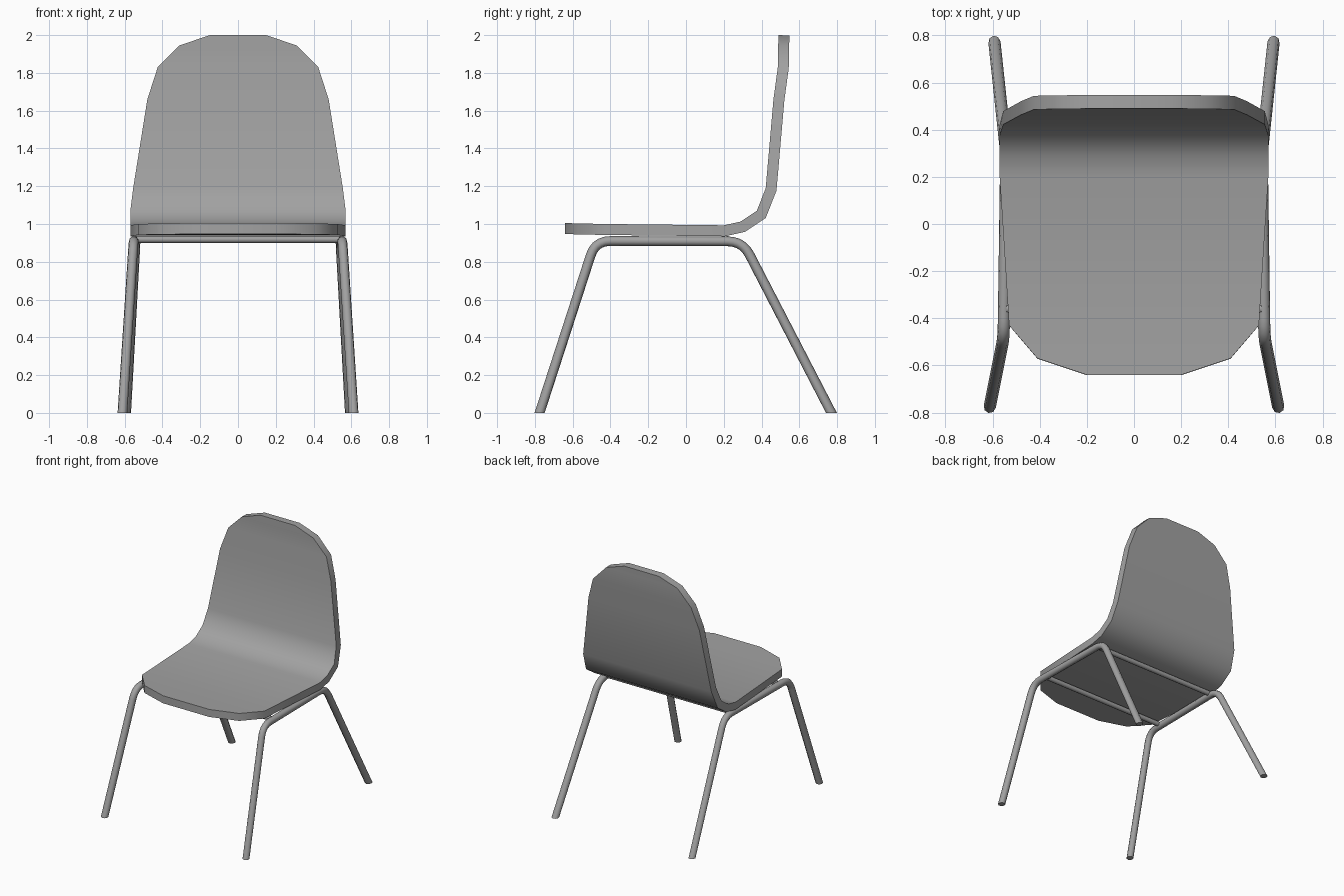
import bpy, bmesh
from mathutils import Vector

cube = bpy.data.objects.get("Cube")
if cube:
    bpy.data.objects.remove(cube, do_unlink=True)

grey = bpy.data.materials.new("mid grey")
grey.use_nodes = True
color = (0.36, 0.36, 0.36, 1)
grey.diffuse_color = color
grey.node_tree.nodes["Principled BSDF"].inputs["Base Color"].default_value = color


def finish(obj, angle):
    """Shade smooth below the given angle."""
    bpy.ops.object.select_all(action='DESELECT')
    obj.select_set(True)
    bpy.context.view_layer.objects.active = obj
    bpy.ops.object.shade_smooth_by_angle(angle=angle)


def rounded(corners, trim):
    """Replace the inner corners of a path with short arcs."""
    pts = [Vector(c) for c in corners]
    path = [pts[0]]
    for a, b, c in zip(pts, pts[1:], pts[2:]):
        p = b + (a - b).normalized() * trim
        q = b + (c - b).normalized() * trim
        for i in range(6):
            t = i / 5
            path.append(p * (1 - t) ** 2 + b * 2 * t * (1 - t) + q * t ** 2)
    return path + [pts[-1]]


def tube(name, path, radius):
    """Round tube along a path, cut flat at floor level."""
    curve = bpy.data.curves.new(name + " path", 'CURVE')
    curve.dimensions = '3D'
    curve.bevel_depth = radius
    curve.bevel_resolution = 2
    curve.use_fill_caps = True
    spline = curve.splines.new('POLY')
    spline.points.add(len(path) - 1)
    for point, co in zip(spline.points, path):
        point.co = (*co, 1)
    temp = bpy.data.objects.new(name + " path", curve)
    mesh = bpy.data.meshes.new_from_object(temp)
    bpy.data.objects.remove(temp)
    bm = bmesh.new()
    bm.from_mesh(mesh)
    bmesh.ops.remove_doubles(bm, verts=bm.verts, dist=0.0001)
    cut = bmesh.ops.bisect_plane(bm, geom=bm.verts[:] + bm.edges[:] + bm.faces[:],
                                 plane_co=(0, 0, 0), plane_no=(0, 0, 1), clear_inner=True)
    edges = [e for e in cut["geom_cut"] if isinstance(e, bmesh.types.BMEdge)]
    if edges:
        bmesh.ops.holes_fill(bm, edges=edges)
    bmesh.ops.recalc_face_normals(bm, faces=bm.faces)
    bm.to_mesh(mesh)
    bm.free()
    mesh.materials.clear()
    mesh.materials.append(grey)
    obj = bpy.data.objects.new(name, mesh)
    bpy.context.collection.objects.link(obj)
    finish(obj, 0.87)


# Seat and back shell: half width, y, z of the upper surface, front to top
stations = [
    (0.20, -0.64, 1.005), (0.41, -0.57, 1.003), (0.53, -0.43, 1.0),
    (0.57, 0.2, 0.993), (0.57, 0.29, 1.013), (0.57, 0.375, 1.07),
    (0.555, 0.422, 1.19), (0.48, 0.463, 1.66), (0.425, 0.486, 1.83),
    (0.31, 0.488, 1.945), (0.15, 0.49, 2.0),
]
bm = bmesh.new()
rows = [[bm.verts.new((s * w, y, z)) for s in (-1, 1)] for w, y, z in stations]
for (a, b), (c, d) in zip(rows, rows[1:]):
    bm.faces.new((a, b, d, c))
mesh = bpy.data.meshes.new("seat_shell")
bm.to_mesh(mesh)
bm.free()
mesh.materials.append(grey)
shell = bpy.data.objects.new("seat_shell", mesh)
bpy.context.collection.objects.link(shell)
solid = shell.modifiers.new("thickness", 'SOLIDIFY')
solid.thickness = 0.058
solid.offset = -1
solid.use_even_offset = True
bpy.context.view_layer.objects.active = shell
shell.select_set(True)
bpy.ops.object.modifier_apply(modifier="thickness")
finish(shell, 0.7)

# Side frames: front leg, rail and rear leg bent from one tube
for side, s in (("left", 1), ("right", -1)):
    front_foot, front_top = Vector((s * 0.612, -0.775, 0)), Vector((s * 0.553, -0.48, 0.91))
    rear_top, rear_foot = Vector((s * 0.542, 0.3, 0.908)), Vector((s * 0.592, 0.77, 0))
    corners = [front_foot + (front_foot - front_top) * 0.05, front_top,
               rear_top, rear_foot + (rear_foot - rear_top) * 0.05]
    tube(side + "_leg_frame", rounded(corners, 0.08), 0.026)

# Cross bars under the seat
for name, y in (("front_cross_bar", -0.36), ("rear_cross_bar", 0.22)):
    tube(name, [Vector((-0.54, y, 0.918)), Vector((0.54, y, 0.918))], 0.019)
